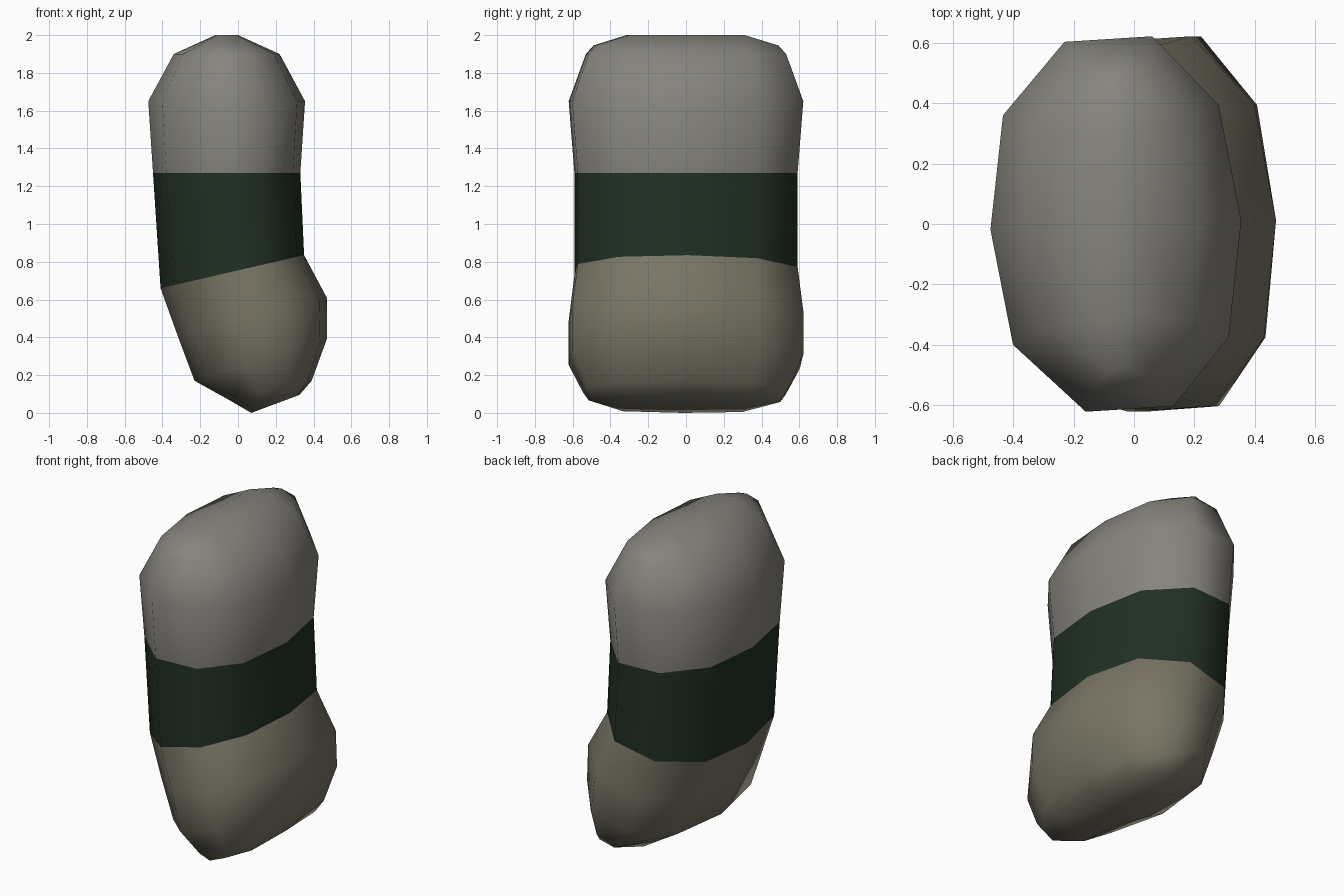
import bpy

if "Cube" in bpy.data.objects:
    bpy.data.objects.remove(bpy.data.objects["Cube"])

# Ten-sided, slightly twisted cross-section: u runs 0..1 across x, v runs -1..1 along y
LOOP = [(.38, -1.01), (.73, -.98), (.95, -.61), (1, .02), (.91, .64),
        (.645, 1.01), (.295, .98), (.05, .585), (0, -.03), (.09, -.65)]
ENDS = (0, 1, 5, 6)
STRIP = [(0, 1, 2, 9), (9, 2, 3, 8), (8, 3, 4, 7), (7, 4, 5, 6)]


def ring(x0, z0, x1, z1, half_y, end_dz=0.0):
    """Tilted ring from (x0, z0) on the left to (x1, z1) on the right."""
    return [(x0 + (x1 - x0) * u, half_y * v,
             z0 + (z1 - z0) * u + (end_dz if i in ENDS else 0))
            for i, (u, v) in enumerate(LOOP)]


def loft(name, rings, color, cap_bottom=False, cap_top=False):
    """Skin rings listed bottom to top, optionally closing an end."""
    n = len(LOOP)
    verts = [p for r in rings for p in r]
    faces = [(k * n + i, k * n + (i + 1) % n, (k + 1) * n + (i + 1) % n, (k + 1) * n + i)
             for k in range(len(rings) - 1) for i in range(n)]
    if cap_bottom:
        faces += [tuple(reversed(f)) for f in STRIP]
    if cap_top:
        base = (len(rings) - 1) * n
        faces += [tuple(base + i for i in f) for f in STRIP]
    mesh = bpy.data.meshes.new(name)
    mesh.from_pydata(verts, [], faces)
    for p in mesh.polygons:
        p.use_smooth = True
    mat = bpy.data.materials.new(name + "_color")
    mat.diffuse_color = (*color, 1)
    mat.use_nodes = True
    mat.node_tree.nodes["Principled BSDF"].inputs["Base Color"].default_value = mat.diffuse_color
    mesh.materials.append(mat)
    obj = bpy.data.objects.new(name, mesh)
    bpy.context.collection.objects.link(obj)
    return obj


# Rings shared where the parts meet
belt_bottom = ring(-.41, .66, .35, .835, .585)
belt_top = ring(-.45, 1.27, .33, 1.27, .585)

# Tilted hips with a rounded underside
loft("hips", [
    ring(.07, 0, .325, .095, .51, .03),
    ring(-.05, .07, .39, .17, .54),
    ring(-.23, .17, .47, .39, .615),
    ring(-.32, .41, .47, .61, .615),
    belt_bottom], (.19, .175, .13), cap_bottom=True)

# Waist band
loft("waist_band", [belt_bottom, belt_top], (.015, .03, .017))

# Chest with a narrow ridge on top
loft("chest", [
    belt_top,
    ring(-.475, 1.65, .355, 1.65, .615),
    ring(-.34, 1.9, .22, 1.9, .525),
    ring(-.12, 2, .0, 2, .485, -.055)], (.24, .23, .205), cap_top=True)
